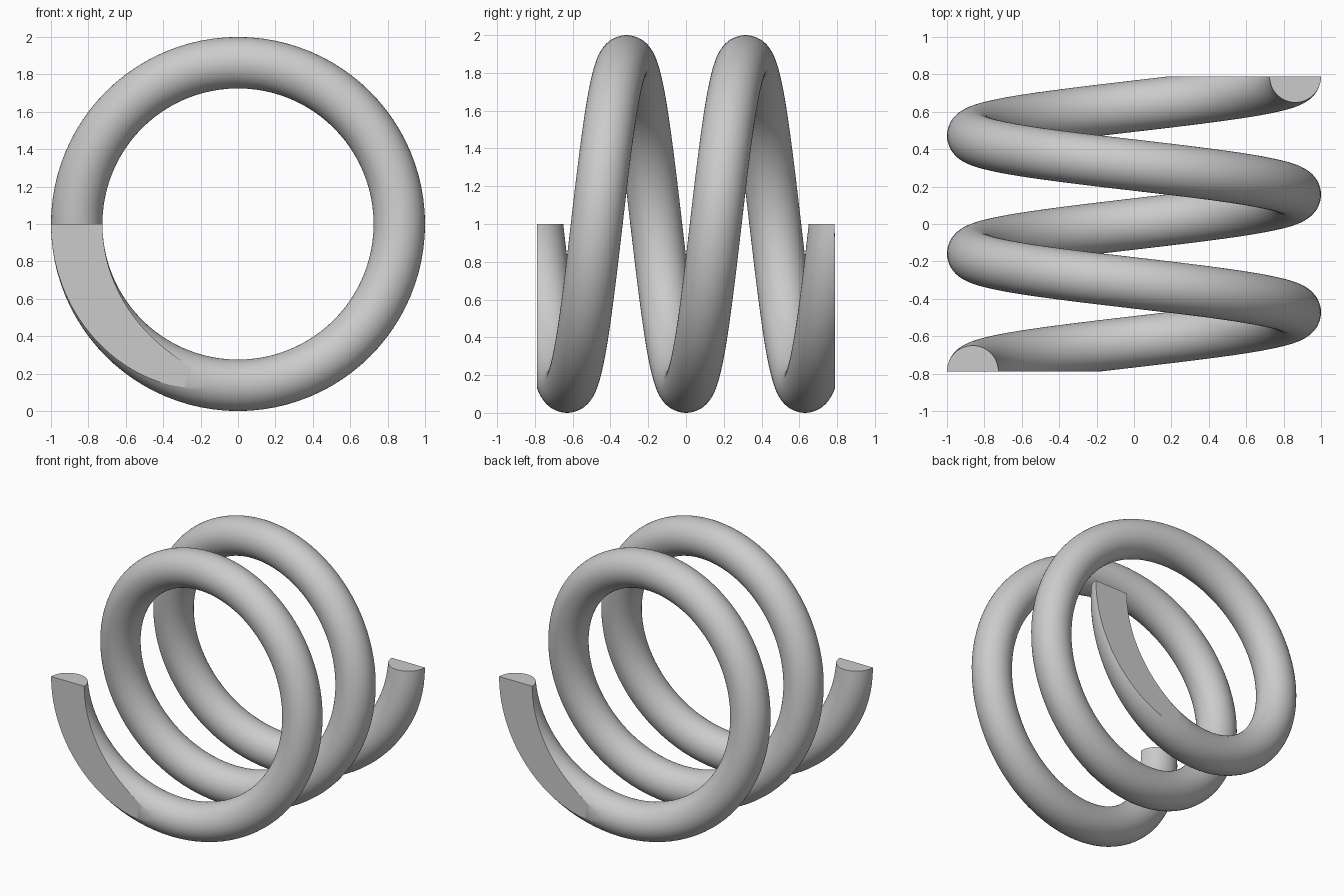
import bpy
import bmesh
import math
from mathutils import Matrix

if "Cube" in bpy.data.objects:
    bpy.data.objects.remove(bpy.data.objects["Cube"])

COIL_RADIUS = 0.8625
WIRE_RADIUS = 0.1375
PITCH = 0.63
TURNS = 2.5
STEPS = 240
HALF = PITCH * TURNS / 2

steel = bpy.data.materials.new("steel grey")
steel.use_nodes = True
colour = (0.6, 0.6, 0.6, 1)
steel.diffuse_color = colour
steel.node_tree.nodes["Principled BSDF"].inputs["Base Color"].default_value = colour

# Wire section, swept along the coil with a capped start and end
bm = bmesh.new()
ring = bmesh.ops.create_circle(
    bm, segments=48, radius=WIRE_RADIUS,
    matrix=Matrix.Translation((-COIL_RADIUS, -HALF, 1)))["verts"]
edges = list(bm.edges)
swept = bmesh.ops.spin(
    bm, geom=ring + edges, cent=(0, 0, 1), axis=(0, -1, 0),
    dvec=(0, 2 * HALF / STEPS, 0), angle=TURNS * math.tau, steps=STEPS)
last = [e for e in swept["geom_last"] if isinstance(e, bmesh.types.BMEdge)]
for loop in (edges, last):
    bmesh.ops.edgeloop_fill(bm, edges=loop)

# Ground-flat front and back ends
for side in (-1, 1):
    bmesh.ops.bisect_plane(
        bm, geom=bm.verts[:] + bm.edges[:] + bm.faces[:], dist=1e-5,
        plane_co=(0, side * HALF, 0), plane_no=(0, side, 0), clear_outer=True)
    rim = [e for e in bm.edges if e.is_boundary]
    bmesh.ops.triangle_fill(bm, edges=rim, use_beauty=True, normal=(0, side, 0))
bmesh.ops.recalc_face_normals(bm, faces=bm.faces)

mesh = bpy.data.meshes.new("coil_spring")
bm.to_mesh(mesh)
bm.free()
mesh.materials.append(steel)
spring = bpy.data.objects.new("coil_spring", mesh)
bpy.context.collection.objects.link(spring)

# Smooth wire with crisp ground edges
bpy.ops.object.select_all(action="DESELECT")
spring.select_set(True)
bpy.context.view_layer.objects.active = spring
bpy.ops.object.shade_smooth_by_angle(angle=math.radians(25))
